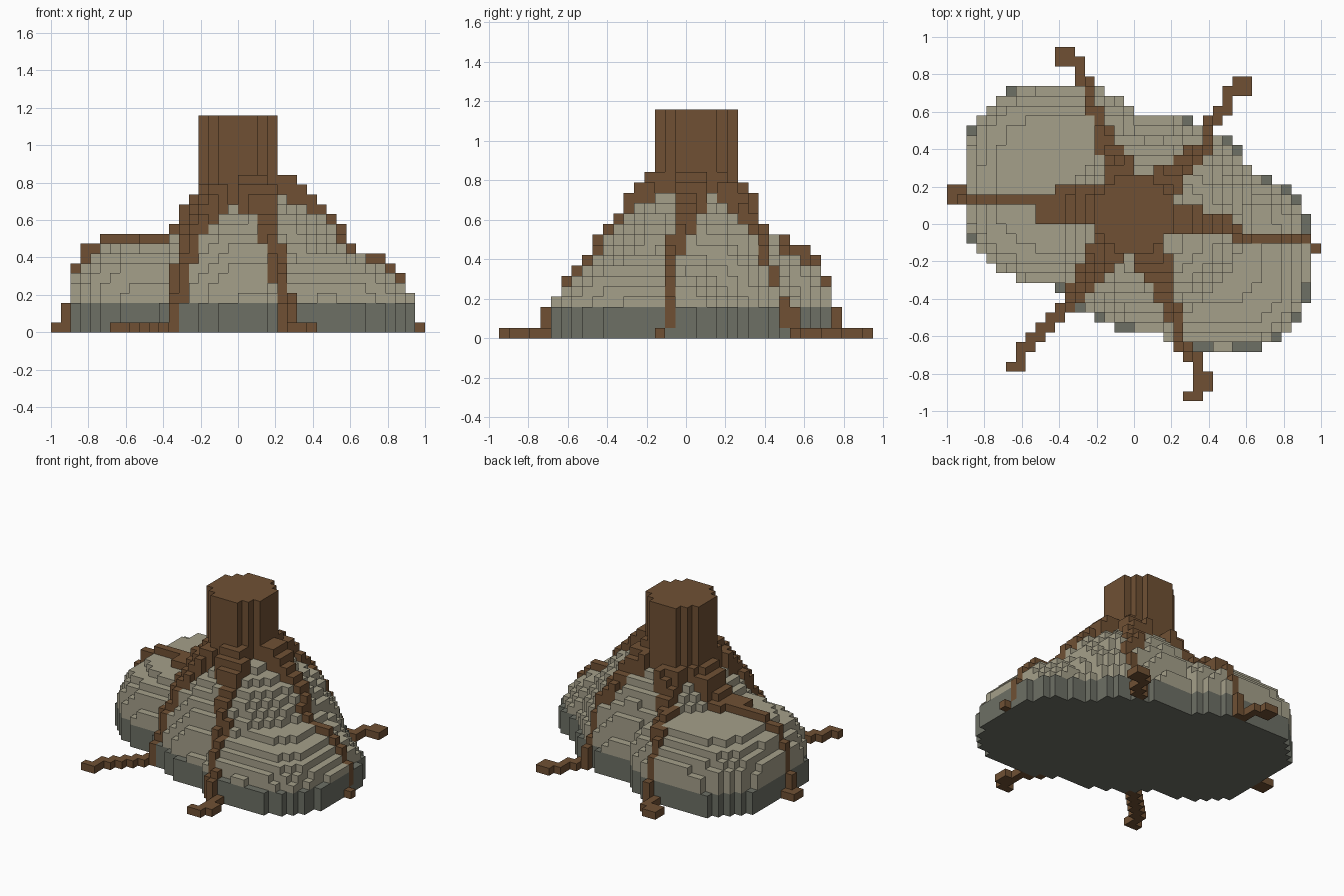
import bpy
import math

if "Cube" in bpy.data.objects:
    bpy.data.objects.remove(bpy.data.objects["Cube"])

V = 2 / 38                      # voxel size
NX, NY, TOP = 38, 36, 22        # grid extents in voxels
DARK_LAYERS = 3


def material(name, rgb):
    m = bpy.data.materials.new(name)
    m.diffuse_color = (*rgb, 1)
    m.use_nodes = True
    m.node_tree.nodes["Principled BSDF"].inputs["Base Color"].default_value = m.diffuse_color
    return m


bark = material("bark brown", (0.160, 0.081, 0.034))
pale = material("pale stone", (0.375, 0.350, 0.255))
dark = material("dark stone", (0.153, 0.160, 0.130))


def centre(i, j):
    return (i + 0.5 - NX / 2) * V, (j + 0.5 - NY / 2) * V


def cell(x, y):
    return math.floor(x / V + NX / 2), math.floor(y / V + NY / 2)


# Boulders: centre x, y, radius x, y, peak, footprint power, dome power
ROCKS = [
    (0.09, 0.01, 0.62, 0.585, 0.76, 2.0, 0.50),
    (-0.40, 0.215, 0.505, 0.525, 0.50, 2.85, 0.27),
    (0.47, -0.20, 0.475, 0.48, 0.41, 2.8, 0.38),
]


def rock_layers(i, j):
    x, y = centre(i, j)
    best = 0
    for cx, cy, rx, ry, peak, p, d in ROCKS:
        q = abs((x - cx) / rx) ** p + abs((y - cy) / ry) ** p
        if q < 1:
            best = max(best, DARK_LAYERS, round(peak * (1 - q) ** d / V))
    return best


height = {(i, j): rock_layers(i, j) for i in range(NX) for j in range(NY)}

# Root centre lines, seen from above, from the trunk outward
ROOTS = [
    [(-.03, .15), (-.11, .36), (-.18, .50), (-.20, .60), (-.24, .70), (-.29, .82), (-.29, .87), (-.40, .87), (-.40, .92), (-.35, .92)],
    [(.08, .13), (.24, .29), (.37, .42), (.40, .55), (.45, .60), (.50, .66), (.55, .71), (.55, .76), (.60, .76), (.60, .71)],
    [(.08, .02), (.30, .02), (.52, -.01), (.58, -.079), (.92, -.079), (.97, -.13)],
    [(.03, -.05), (.13, -.26), (.18, -.42), (.24, -.55), (.24, -.62), (.29, -.66), (.34, -.71), (.34, -.79), (.40, -.82), (.40, -.87), (.34, -.87), (.34, -.92), (.29, -.92)],
    [(-.06, -.03), (-.19, -.20), (-.30, -.34), (-.40, -.50), (-.50, -.60), (-.61, -.71), (-.61, -.76), (-.66, -.76)],
    [(-.08, .06), (-.30, .07), (-.45, .08), (-.45, .03)],
    [(-.10, .11), (-.30, .132), (-.92, .132), (-.92, .18), (-.97, .18), (-.97, .13)],
]

root_cells = set()
for path in ROOTS:
    for (x0, y0), (x1, y1) in zip(path, path[1:]):
        for s in range(21):
            x, y = x0 + (x1 - x0) * s / 20, y0 + (y1 - y0) * s / 20
            root_cells.add(cell(x, y))
            w = 0.125 - 0.155 * math.hypot(x, y)     # taper outward
            if w < 0.042:
                continue
            ci, cj = cell(x, y)
            for i in range(ci - 2, ci + 3):
                for j in range(cj - 2, cj + 3):
                    px, py = centre(i, j)
                    if math.hypot(px - x, py - y) < w:
                        root_cells.add((i, j))

# Trunk: round column of voxels
trunk_cells = {c for c in height
               if math.hypot(centre(*c)[0], centre(*c)[1] - 0.053) < 0.215}

solid = {}                      # voxel -> part name
for (i, j), n in height.items():
    for k in range(n):
        solid[i, j, k] = "lower_rock" if k < DARK_LAYERS else "upper_rock"

for i, j in root_cells:
    n = height.get((i, j), 0)
    x, y = centre(i, j)
    if n == 0:                  # on the ground, climbing where it meets rock
        near = any(height.get(c, 0) and c in root_cells
                   for c in ((i-1, j), (i+1, j), (i, j-1), (i, j+1)))
        top, start = (DARK_LAYERS if near else 1), 0
    else:
        top, start = min(n + (2 if math.hypot(x - 0.03, y - 0.02) < 0.36 else 1), 16), 1
    for k in range(start, top):
        solid[i, j, k] = "roots"

for i, j in trunk_cells:
    for k in range(8, TOP):
        solid[i, j, k] = "trunk"

SIDES = {
    (1, 0, 0): ((1, 0, 0), (1, 1, 0), (1, 1, 1), (1, 0, 1)),
    (-1, 0, 0): ((0, 0, 0), (0, 0, 1), (0, 1, 1), (0, 1, 0)),
    (0, 1, 0): ((0, 1, 0), (0, 1, 1), (1, 1, 1), (1, 1, 0)),
    (0, -1, 0): ((0, 0, 0), (1, 0, 0), (1, 0, 1), (0, 0, 1)),
    (0, 0, 1): ((0, 0, 1), (1, 0, 1), (1, 1, 1), (0, 1, 1)),
    (0, 0, -1): ((0, 0, 0), (0, 1, 0), (1, 1, 0), (1, 0, 0)),
}


def build(part, mat):
    """Mesh of the exposed voxel faces of one part."""
    verts, faces = {}, []
    for (i, j, k), owner in solid.items():
        if owner != part:
            continue
        for (dx, dy, dz), corners in SIDES.items():
            if (i + dx, j + dy, k + dz) in solid:
                continue
            faces.append([verts.setdefault((i + a, j + b, k + c), len(verts))
                          for a, b, c in corners])
    pts = [((a - NX / 2) * V, (b - NY / 2) * V, c * V) for a, b, c in verts]
    mesh = bpy.data.meshes.new(part)
    mesh.from_pydata(pts, [], faces)
    mesh.materials.append(mat)
    bpy.context.collection.objects.link(bpy.data.objects.new(part, mesh))


build("lower_rock", dark)
build("upper_rock", pale)
build("roots", bark)
build("trunk", bark)
